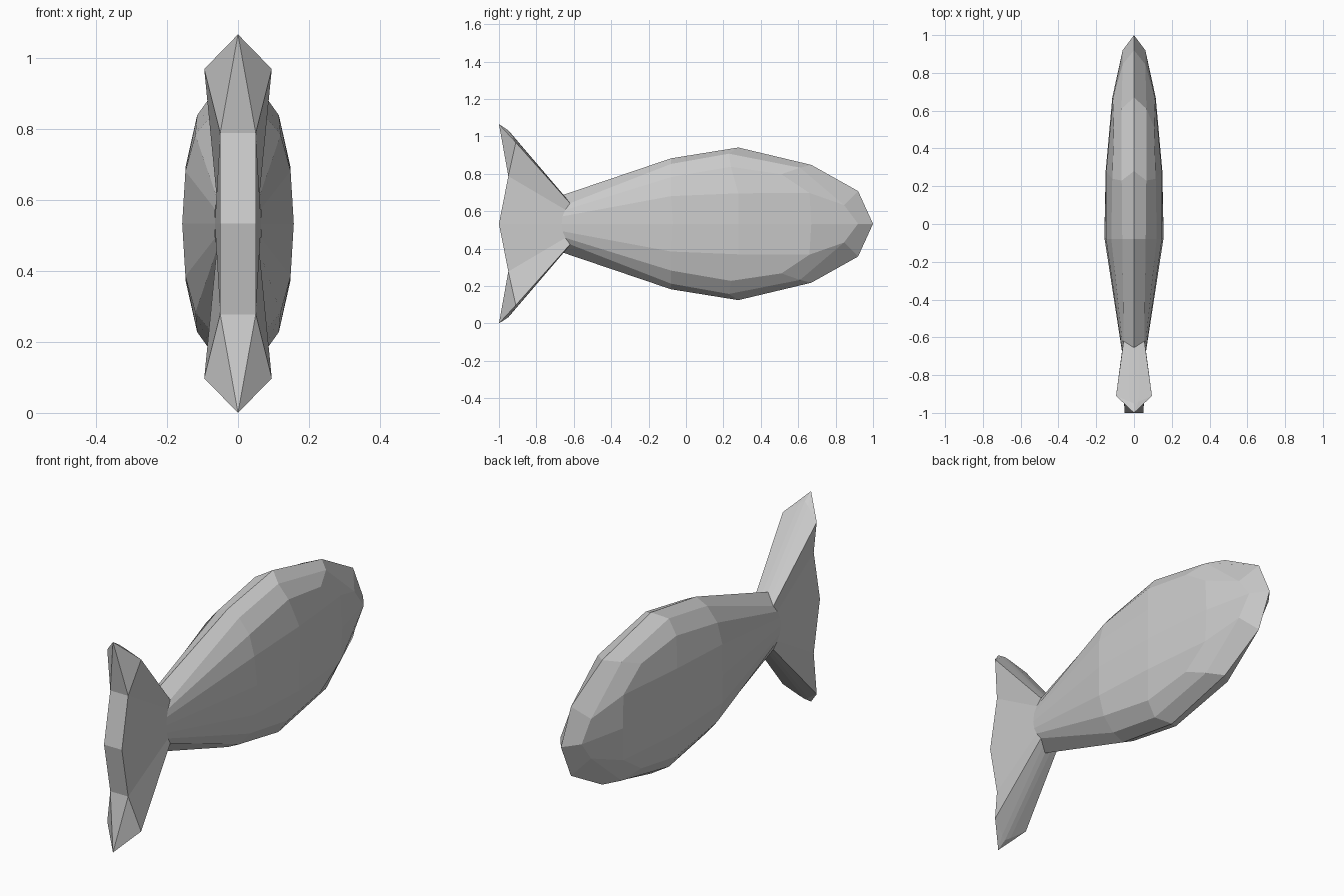
import bpy, bmesh

if "Cube" in bpy.data.objects:
    bpy.data.objects.remove(bpy.data.objects["Cube"])

MID = 0.5325  # height of the symmetry plane


def strip(a, b):
    """Quads between two lines of equal length."""
    return [(a[i], a[i + 1], b[i + 1], b[i]) for i in range(len(a) - 1)]


def quartered(name, faces):
    """Build one quarter and mirror it across x and z."""
    bm = bmesh.new()
    for sx in (1, -1):
        for sz in (1, -1):
            for f in faces:
                bm.faces.new([bm.verts.new((sx * x, y, sz * z)) for x, y, z in f])
    bmesh.ops.remove_doubles(bm, verts=bm.verts, dist=0.0005)
    bmesh.ops.recalc_face_normals(bm, faces=bm.faces)
    me = bpy.data.meshes.new(name)
    bm.to_mesh(me)
    bm.free()
    ob = bpy.data.objects.new(name, me)
    ob.location.z = MID
    bpy.context.collection.objects.link(ob)
    return ob


# Body: lines running from nose to tail root, from the rim to the flank
rim = [(0, 1, 0), (0, .92, .175), (0, .67, .315), (0, .28, .408), (0, -.08, .35), (0, -.655, .155)]
edge = [(.06, .92, 0), (.06, .845, .1), (.066, .61, .3), (.065, .23, .375), (.062, -.08, .32), (.055, -.62, .11)]
shoulder = [(.115, .67, 0), (.112, .66, .165), (.107, .51, .265), (.115, .24, .305), (.12, -.08, .25), (.06, -.645, .075)]
side = [shoulder[1], (.147, .28, .163), (.148, -.08, .148), (.064, -.66, .04)]
middle = [shoulder[0], (.15, .28, 0), (.157, -.07, 0), (.065, -.665, 0)]
quartered("body", strip(rim, edge) + strip(edge, shoulder)
          + [(shoulder[1], shoulder[2], shoulder[3], side[1])]
          + strip(shoulder[3:], side[1:]) + strip(side, middle))

# Tail fin: root profile, flared end profile and the rear face
root = [middle[3], shoulder[5], edge[5], (.0275, -.6375, .1325), rim[5]]
end = [(.05, -1, 0), (.05, -.95, .255), (.095, -.91, .435), (.025, -.94, .485), (0, -.95, .5)]
tip = (0, -1, .5325)
back_low, back_mid = (0, -1, 0), (0, -.95, .255)
quartered("tail_fin", strip(root, end)
          + [(end[i], end[i + 1], tip) for i in (1, 2, 3)]
          + [(end[0], end[1], back_mid, back_low), (end[1], tip, back_mid)])
